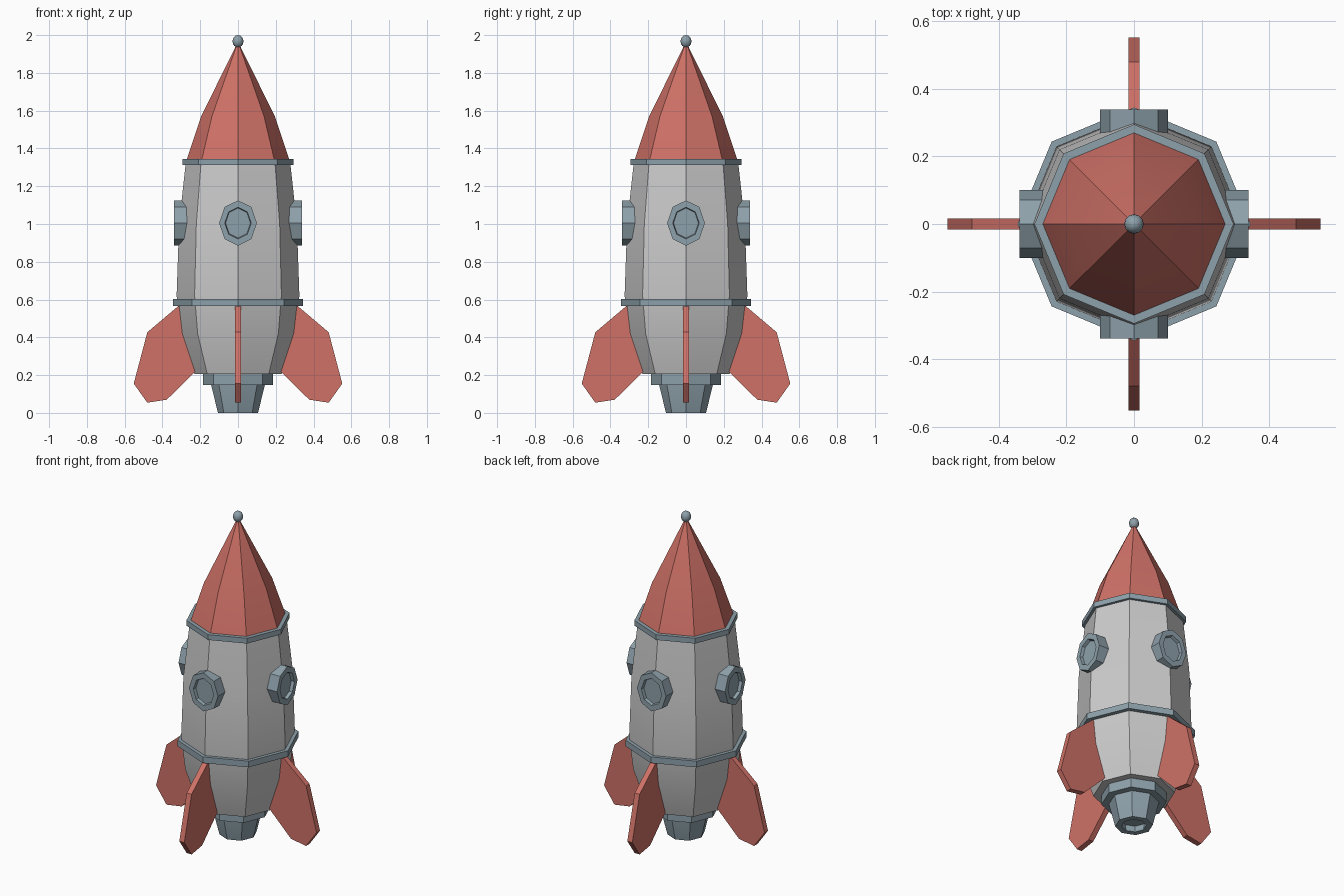
import bpy, bmesh, math
from mathutils import Matrix

cube = bpy.data.objects.get("Cube")
if cube:
    bpy.data.objects.remove(cube, do_unlink=True)


def material(name, rgb):
    m = bpy.data.materials.new(name)
    m.use_nodes = True
    m.diffuse_color = (*rgb, 1)
    bsdf = next(n for n in m.node_tree.nodes if n.type == 'BSDF_PRINCIPLED')
    bsdf.inputs["Base Color"].default_value = (*rgb, 1)
    return m


HULL = material("hull_grey", (0.60, 0.60, 0.60))
RED = material("coral_red", (0.62, 0.165, 0.135))
STEEL = material("steel_blue", (0.27, 0.355, 0.405))


def finish(name, bm, mat, matrix=Matrix()):
    bmesh.ops.recalc_face_normals(bm, faces=bm.faces)
    bm.transform(matrix)
    mesh = bpy.data.meshes.new(name)
    bm.to_mesh(mesh)
    bm.free()
    mesh.materials.append(mat)
    ob = bpy.data.objects.new(name, mesh)
    bpy.context.collection.objects.link(ob)
    bpy.ops.object.select_all(action='DESELECT')
    ob.select_set(True)
    bpy.context.view_layer.objects.active = ob
    bpy.ops.object.shade_smooth_by_angle(angle=math.radians(30))
    return ob


def lathe(name, profile, mat, matrix=Matrix(), sides=8):
    """Turn (radius, height) points round z; both ends are capped."""
    bm = bmesh.new()
    rings = []
    for r, z in profile:
        rings.append([bm.verts.new((r * math.cos(math.tau * i / sides),
                                    r * math.sin(math.tau * i / sides), z))
                      for i in range(sides)])
    for a, b in zip(rings, rings[1:]):
        for i in range(sides):
            j = (i + 1) % sides
            bm.faces.new((a[i], a[j], b[j], b[i]))
    bm.faces.new(rings[0])
    bm.faces.new(rings[-1])
    return finish(name, bm, mat, matrix)


# Hull and nose
lathe("hull", [(0.23, 0.205), (0.302, 0.42), (0.32, 0.58), (0.325, 0.62),
               (0.312, 1.0), (0.276, 1.33)], HULL)
lathe("nose_cone", [(0.275, 1.33), (0.195, 1.57), (0.01, 1.945)], RED)

# Bands around the hull
lathe("upper_band", [(0.295, 1.312), (0.295, 1.345), (0.26, 1.345), (0.26, 1.312)], STEEL)
lathe("lower_band", [(0.345, 0.566), (0.345, 0.604), (0.30, 0.604), (0.30, 0.566)], STEEL)

# Engine: collar and hollow nozzle
lathe("engine_collar", [(0.184, 0.147), (0.184, 0.208)], STEEL)
lathe("engine_nozzle", [(0.142, 0.16), (0.142, 0.147), (0.106, 0), (0.07, 0), (0.075, 0.04)], STEEL)

# Ball on the tip
bm = bmesh.new()
bmesh.ops.create_uvsphere(bm, u_segments=12, v_segments=8, radius=1)
finish("nose_ball", bm, STEEL,
       Matrix.Translation((0, 0, 1.967)) @ Matrix.Diagonal((0.029, 0.029, 0.033, 1)))

# Fin outline in radius and height, inner points buried in the hull
FIN = [(0.318, 0.564), (0.48, 0.427), (0.552, 0.155), (0.48, 0.054),
       (0.377, 0.07), (0.234, 0.211), (0.20, 0.25), (0.26, 0.564)]
PORT = [(0.1, 0.25), (0.1, 0.339), (0.07, 0.339), (0.066, 0.32)]

# Four fins and four round windows, one on each side
for k, side in enumerate(("front", "left", "back", "right")):
    turn = Matrix.Rotation(k * math.pi / 2, 4, 'Z')
    bm = bmesh.new()
    face = bm.faces.new([bm.verts.new((-0.017, -r, z)) for r, z in FIN])
    out = bmesh.ops.extrude_face_region(bm, geom=[face])
    moved = [v for v in out["geom"] if isinstance(v, bmesh.types.BMVert)]
    bmesh.ops.translate(bm, verts=moved, vec=(0.034, 0, 0))
    finish(side + "_fin", bm, RED, turn)

    place = (turn @ Matrix.Translation((0, 0, 1.005)) @ Matrix.Rotation(math.pi / 2, 4, 'X')
             @ Matrix.Diagonal((1, 1.2, 1, 1)))
    lathe(side + "_porthole", PORT, STEEL, place)
